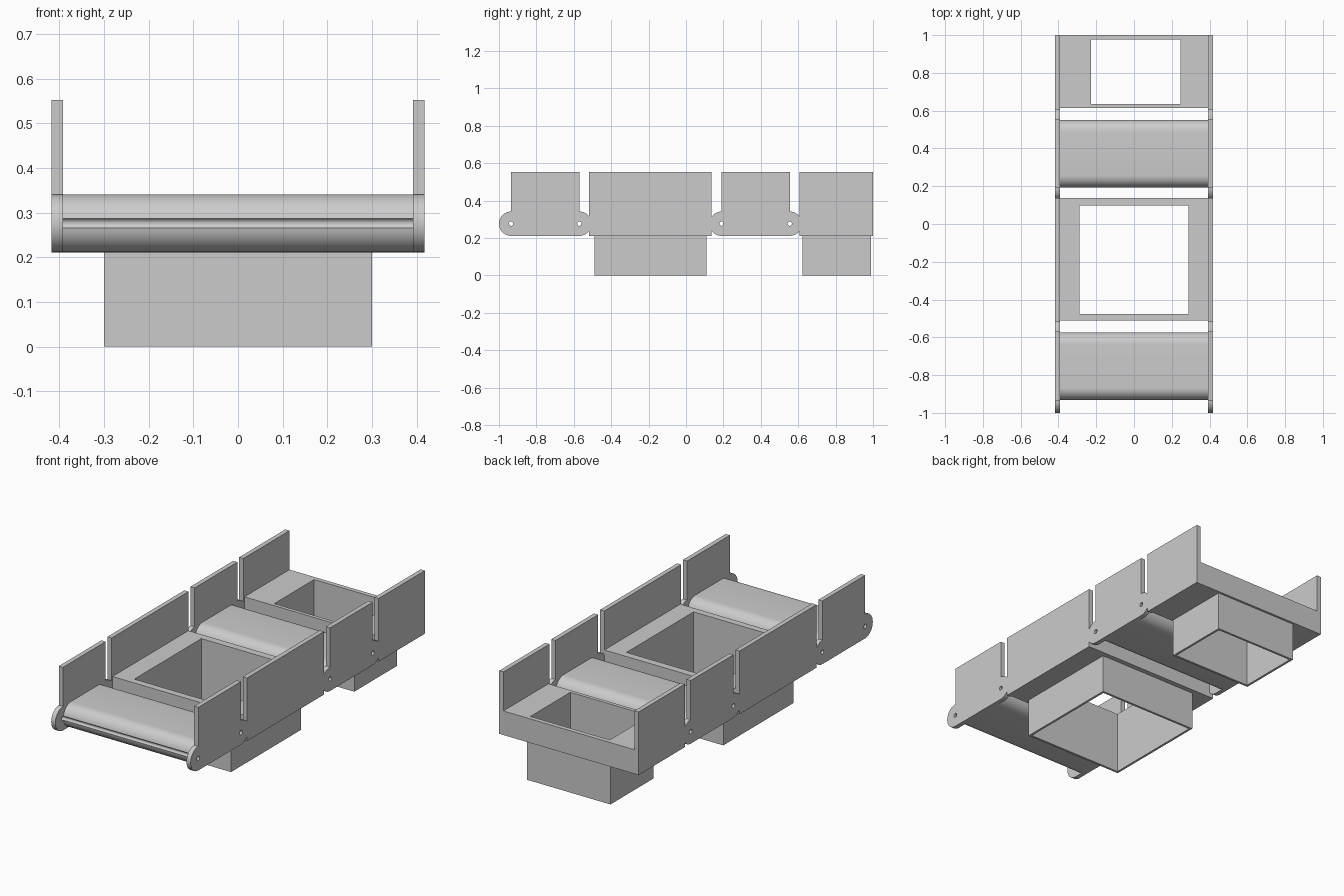
import bpy, bmesh
from math import sin, cos, pi, radians

if "Cube" in bpy.data.objects:
    bpy.data.objects.remove(bpy.data.objects["Cube"], do_unlink=True)

HALF_W = 0.417      # half of the overall width
INNER = 0.392       # inner face of the side walls
BOTTOM, TOP, RIM = 0.211, 0.341, 0.552
R = (TOP - BOTTOM) / 2
MID = BOTTOM + R

grey = bpy.data.materials.new("light_grey")
grey.use_nodes = True
colour = (0.6, 0.6, 0.6, 1)
grey.diffuse_color = colour
grey.node_tree.nodes["Principled BSDF"].inputs["Base Color"].default_value = colour


def arc(y, z, r, start, end, steps=20):
    angles = [radians(start + (end - start) * i / steps) for i in range(steps + 1)]
    return [(y + r * cos(a), z + r * sin(a)) for a in angles]


def prism(name, x0, x1, outline):
    """Extrude a y-z outline across x."""
    bm = bmesh.new()
    face = bm.faces.new([bm.verts.new((x0, y, z)) for y, z in outline])
    moved = bmesh.ops.extrude_face_region(bm, geom=[face])["geom"]
    verts = [v for v in moved if isinstance(v, bmesh.types.BMVert)]
    bmesh.ops.translate(bm, verts=verts, vec=(x1 - x0, 0, 0))
    bmesh.ops.recalc_face_normals(bm, faces=bm.faces)
    mesh = bpy.data.meshes.new(name)
    bm.to_mesh(mesh)
    bm.free()
    mesh.materials.append(grey)
    obj = bpy.data.objects.new(name, mesh)
    bpy.context.scene.collection.objects.link(obj)
    return obj


def box(name, x0, x1, y0, y1, z0, z1):
    return prism(name, x0, x1, [(y0, z0), (y1, z0), (y1, z1), (y0, z1)])


def cut(obj, cutter):
    """Subtract the cutter, apply the result and discard the cutter."""
    cutter.hide_render = True
    mod = obj.modifiers.new("cut", "BOOLEAN")
    mod.operation, mod.solver, mod.object = "DIFFERENCE", "EXACT", cutter
    graph = bpy.context.evaluated_depsgraph_get()
    mesh = bpy.data.meshes.new_from_object(obj.evaluated_get(graph))
    obj.modifiers.clear()
    obj.data = mesh
    bpy.data.objects.remove(cutter, do_unlink=True)


def smooth(obj):
    bpy.ops.object.select_all(action="DESELECT")
    obj.select_set(True)
    bpy.context.view_layer.objects.active = obj
    bpy.ops.object.shade_smooth_by_angle(angle=radians(30))


def pin_hole(obj, y):
    cut(obj, prism("pin_cutter", -0.5, 0.5, arc(y, MID, 0.0115, 0, 342, 19)))


def conveyor(name, a, b):
    """Rounded belt between two pivoting side plates; a and b are the pins."""
    ya, yb = a + 0.003 + R, b - R - 0.003
    belt = prism(name + "_belt", -INNER, INNER,
                 arc(ya, MID, R, 90, 270) + arc(yb, MID, R, -90, 90))
    parts = [belt]
    outline = (arc(a, MID, R, 90, 270) + arc(b, MID, R, -90, 90)
               + [(b, RIM), (a, RIM)])
    for side, label in ((1, "left"), (-1, "right")):
        parts.append(prism(f"{name}_{label}_plate", side * INNER, side * HALF_W, outline))
    for part in parts:
        pin_hole(part, a)
        pin_hole(part, b)
        smooth(part)


def hopper(name, deck, wall, chute_x, chute_y):
    """Flat deck with a square opening, a chute below and two side walls."""
    t = 0.0125
    x0, x1 = chute_x
    y0, y1 = chute_y
    body = box(name + "_deck", -INNER, INNER, *deck, BOTTOM, TOP)
    chute = box(name + "_chute", x0, x1, y0, y1, 0, BOTTOM)
    for part in (body, chute):
        cut(part, box("shaft_cutter", x0 + t, x1 - t, y0 + t, y1 - t, -0.1, 0.5))
    for side, label in ((1, "left"), (-1, "right")):
        box(f"{name}_{label}_wall", side * INNER, side * HALF_W, *wall, BOTTOM, RIM)


# Two conveyors alternating with two hoppers, from front to back
conveyor("front_conveyor", -0.935, -0.57)
hopper("middle_hopper", (-0.512, 0.137), (-0.519, 0.137), (-0.3, 0.3), (-0.488, 0.11))
conveyor("rear_conveyor", 0.19, 0.555)
hopper("rear_hopper", (0.615, 1.0), (0.606, 1.0), (-0.24, 0.26), (0.622, 0.988))
